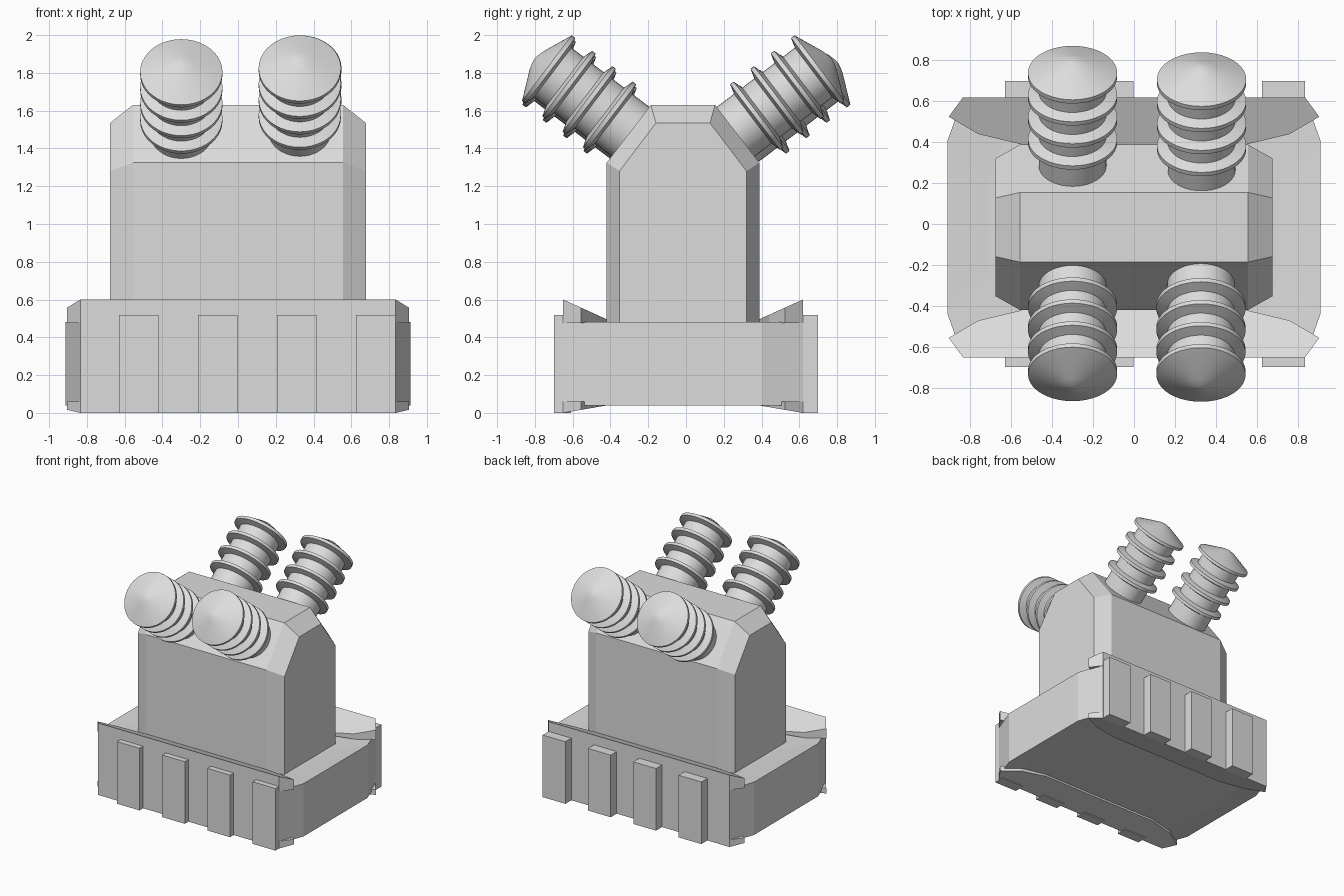
import bpy, bmesh, math
from mathutils import Vector

cube = bpy.data.objects.get("Cube")
if cube:
    bpy.data.objects.remove(cube, do_unlink=True)

grey = bpy.data.materials.new("light_grey")
grey.use_nodes = True
grey.diffuse_color = (0.72, 0.72, 0.72, 1)
grey.node_tree.nodes["Principled BSDF"].inputs["Base Color"].default_value = (0.72, 0.72, 0.72, 1)

MID = -0.016  # y of the body's centre plane


def loft(name, rings):
    """Join equal-length rings of points into a capped solid."""
    bm = bmesh.new()
    loops = [[bm.verts.new(p) for p in ring] for ring in rings]
    n = len(loops[0])
    for a, b in zip(loops, loops[1:]):
        for i in range(n):
            j = (i + 1) % n
            bm.faces.new((a[i], a[j], b[j], b[i]))
    bm.faces.new(loops[0])
    bm.faces.new(loops[-1])
    bmesh.ops.recalc_face_normals(bm, faces=bm.faces)
    mesh = bpy.data.meshes.new(name)
    bm.to_mesh(mesh)
    bm.free()
    mesh.materials.append(grey)
    obj = bpy.data.objects.new(name, mesh)
    bpy.context.collection.objects.link(obj)
    return obj


def box(name, x0, x1, y0, y1, z0, z1):
    foot = [(x0, y0), (x1, y0), (x1, y1), (x0, y1)]
    return loft(name, [[(x, y, z) for x, y in foot] for z in (z0, z1)])


# Base core with chamfered corners, slightly dished above and below
quarter = [(0.912, 0.42), (0.835, 0.635)]
right = [(x, -y) for x, y in reversed(quarter)] + quarter
foot = right + [(-x, -y) for x, y in right]


def core_ring(inset, z):
    return [(x - math.copysign(inset, x), y - math.copysign(inset, y) + MID, z)
            for x, y in foot]


loft("base_core", [core_ring(0.13, 0.055), core_ring(0, 0.04),
                   core_ring(0, 0.48), core_ring(0.2, 0.462)])

# Sloping lips along the front and back, above and below the core
edge = [(0.835, 0.635), (0.905, 0.54), (0.76, 0.455), (0.55, 0.405)]
lip = edge + [(-x, y) for x, y in reversed(edge)]


def lip_slab(name, s, flat, rim, slope):
    loft(name, [[(x, s * y + MID, flat) for x, y in lip],
                [(x, s * y + MID, rim + slope * (0.635 - y)) for x, y in lip]])


for side, s in (("front", -1), ("back", 1)):
    lip_slab(side + "_upper_lip", s, 0.475, 0.6, -0.45)
    lip_slab(side + "_lower_lip", s, 0.06, 0, 0.17)
    # Upright ribs on the wall
    for i in range(4):
        x = -0.63 + 0.418 * i
        box(f"{side}_rib_{i + 1}", x, x + 0.21, s * 0.61, s * 0.698, 0, 0.518)


# Upper body: a gabled block with chamfered ends
def gable(x, wall, eave, ridge, peak):
    pts = [(-wall, 0.44), (-wall, eave), (-ridge, peak),
           (ridge, peak), (wall, eave), (wall, 0.44)]
    return [(x, y + MID, z) for y, z in pts]


loft("body", [gable(-0.677, 0.336, 1.28, 0.143, 1.535),
              gable(-0.557, 0.404, 1.325, 0.17, 1.63),
              gable(0.557, 0.404, 1.325, 0.17, 1.63),
              gable(0.677, 0.336, 1.28, 0.143, 1.535)])

# Ribbed posts turned around a tilted axis, ending in a low cone
SHAFT, RIM, SIDES = 0.165, 0.218, 40
profile = [(SHAFT, -0.06)]
for k in range(4):
    t = 0.15 + 0.135 * k
    profile += [(SHAFT, t - 0.03), (RIM, t - 0.015), (RIM, t + 0.008)]
    if k < 3:
        profile.append((SHAFT, t + 0.025))
profile += [(0.06, 0.632), (0.025, 0.642), (0.004, 0.645)]


def post(name, x, y, z, s):
    tilt = math.radians(37.2)
    axis = Vector((0, s * math.cos(tilt), math.sin(tilt)))
    u = Vector((1, 0, 0))
    v = axis.cross(u)
    root = Vector((x, y, z)) - axis * 0.555
    angles = [2 * math.pi * i / SIDES for i in range(SIDES)]
    rings = [[root + axis * t + (u * math.cos(a) + v * math.sin(a)) * r for a in angles]
             for r, t in profile]
    obj = loft(name, rings)
    bpy.ops.object.select_all(action="DESELECT")
    obj.select_set(True)
    bpy.context.view_layer.objects.active = obj
    bpy.ops.object.shade_smooth_by_angle(angle=math.radians(30))


post("back_left_post", 0.33, 0.70, 1.82, 1)
post("back_right_post", -0.30, 0.732, 1.80, 1)
post("front_left_post", 0.327, -0.73, 1.82, -1)
post("front_right_post", -0.30, -0.727, 1.80, -1)
